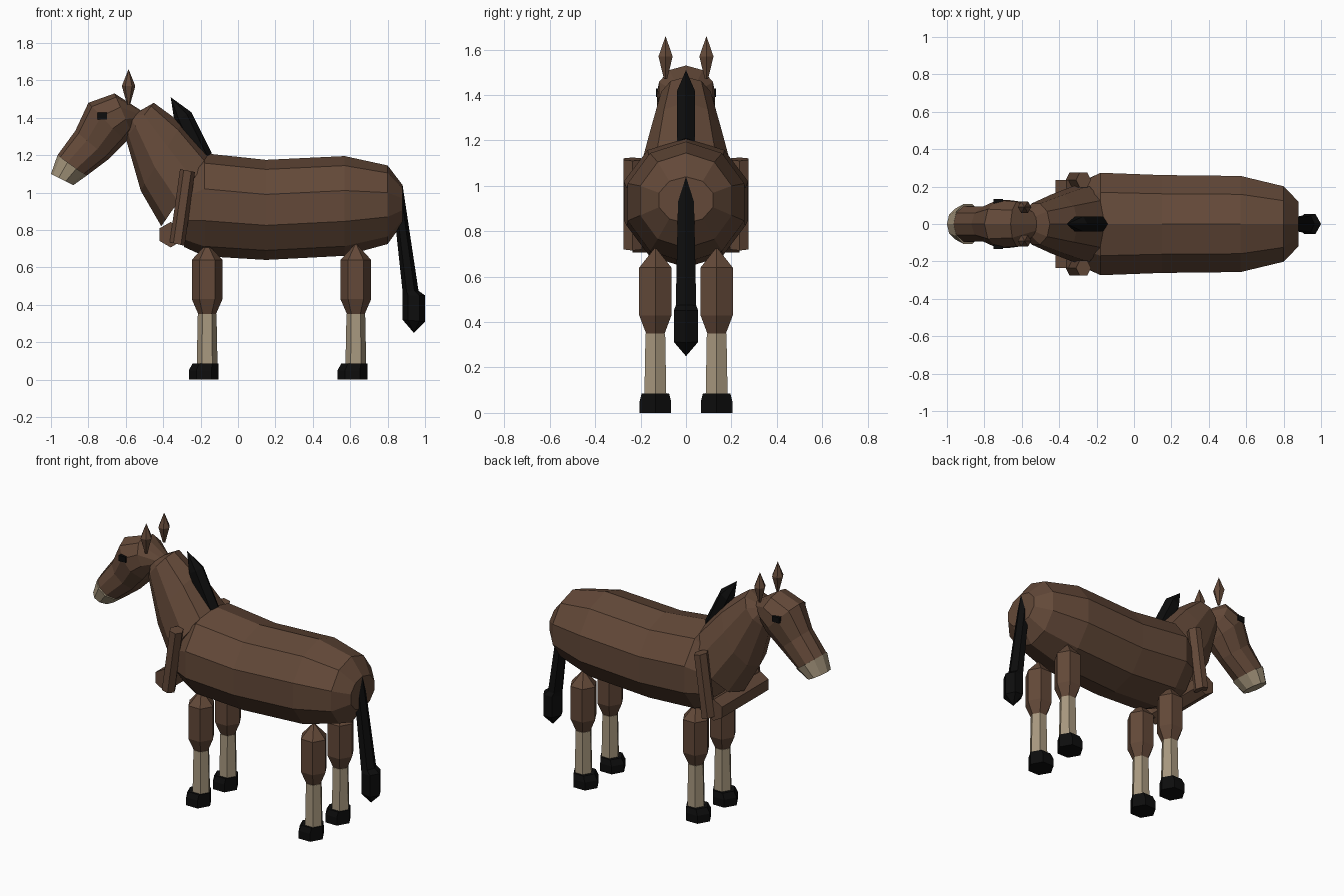
import bpy, bmesh, math
from mathutils import Matrix

if "Cube" in bpy.data.objects:
    bpy.data.objects.remove(bpy.data.objects["Cube"])


def material(name, rgb):
    m = bpy.data.materials.new(name)
    m.diffuse_color = (*rgb, 1)
    m.use_nodes = True
    m.node_tree.nodes["Principled BSDF"].inputs["Base Color"].default_value = m.diffuse_color
    return m


BROWN = material("brown coat", (0.125, 0.066, 0.040))
CREAM = material("cream", (0.39, 0.315, 0.21))
BLACK = material("black hair", (0.004, 0.004, 0.004))


def finish(bm, name, mat):
    bmesh.ops.remove_doubles(bm, verts=bm.verts, dist=0.0005)
    bmesh.ops.recalc_face_normals(bm, faces=bm.faces)
    me = bpy.data.meshes.new(name)
    bm.to_mesh(me)
    bm.free()
    me.materials.append(mat)
    ob = bpy.data.objects.new(name, me)
    bpy.context.collection.objects.link(ob)
    return ob


def loft(name, mat, rings, n=10, y=0.0):
    """Skin elliptical rings; each is (x1, z1, x2, z2, half_width):
    two opposite points in the side plane and the width across."""
    bm = bmesh.new()
    loops = []
    for x1, z1, x2, z2, w in rings:
        cx, cz, ux, uz = (x1 + x2) / 2, (z1 + z2) / 2, (x1 - x2) / 2, (z1 - z2) / 2
        loop = []
        for i in range(n):
            a = 2 * math.pi * i / n
            c, s = math.cos(a), math.sin(a)
            loop.append(bm.verts.new((cx + ux * c, y + w * s, cz + uz * c)))
        loops.append(loop)
    for a, b in zip(loops, loops[1:]):
        for i in range(n):
            j = (i + 1) % n
            bm.faces.new((a[i], a[j], b[j], b[i]))
    bm.faces.new(loops[0])
    bm.faces.new(loops[-1])
    return finish(bm, name, mat)


def column(name, mat, x, y, levels, n=6):
    """Upright lofted part from (z, radius, x shift) levels."""
    return loft(name, mat, [(x + d - r, z, x + d + r, z, r) for z, r, d in levels], n, y)


# Torso
loft("torso", BROWN, [
    (-0.27, 1.12, -0.29, 0.71, 0.235),
    (-0.18, 1.21, -0.18, 0.66, 0.288),
    (0.15, 1.175, 0.15, 0.64, 0.275),
    (0.57, 1.195, 0.57, 0.662, 0.27),
    (0.80, 1.145, 0.80, 0.725, 0.212),
    (0.88, 1.04, 0.88, 0.835, 0.125)])

# Neck
loft("neck", BROWN, [
    (-0.52, 1.44, -0.60, 1.37, 0.07),
    (-0.45, 1.48, -0.60, 1.29, 0.115),
    (-0.30, 1.37, -0.52, 1.01, 0.165),
    (-0.15, 1.20, -0.41, 0.82, 0.215)])

# Head and muzzle
loft("head", BROWN, [
    (-0.965, 1.20, -0.81, 1.09, 0.10),
    (-0.87, 1.33, -0.69, 1.18, 0.098),
    (-0.80, 1.48, -0.60, 1.27, 0.135),
    (-0.66, 1.53, -0.57, 1.32, 0.125),
    (-0.52, 1.44, -0.55, 1.38, 0.06)])
loft("muzzle", CREAM, [
    (-0.965, 1.20, -0.81, 1.09, 0.112),
    (-1.00, 1.10, -0.88, 1.04, 0.085)])

# Mane
loft("mane", BLACK, [
    (-0.36, 1.51, -0.36, 1.51, 0),
    (-0.25, 1.43, -0.34, 1.38, 0.046),
    (-0.14, 1.21, -0.24, 1.15, 0.046)], n=6)

# Tail
loft("tail", BLACK, [
    (0.88, 1.04, 0.82, 1.03, 0.038),
    (0.965, 0.475, 0.88, 0.47, 0.052),
    (1.00, 0.45, 0.88, 0.45, 0.062),
    (1.00, 0.31, 0.88, 0.32, 0.062),
    (0.94, 0.25, 0.94, 0.25, 0)], n=6)

# Chest strap bar running across the front
bm = bmesh.new()
bmesh.ops.create_cone(
    bm, cap_ends=True, segments=6, radius1=0.068, radius2=0.068, depth=0.47,
    matrix=Matrix.Translation((-0.36, 0, 0.775)) @ Matrix.Rotation(math.pi / 2, 4, 'X'))
finish(bm, "chest_bar", BROWN)

for side, s in (("right", -1), ("left", 1)):
    # Shoulder bars
    loft(side + "_shoulder_bar", BROWN, [
        (-0.31, 1.125, -0.23, 1.11, 0.047),
        (-0.365, 0.735, -0.285, 0.715, 0.047)], 6, s * 0.235)
    # Ears
    column(side + "_ear", BROWN, -0.585, s * 0.09,
           [(1.47, 0.008, 0), (1.57, 0.036, 0), (1.66, 0, 0)])
    # Eyes
    bm = bmesh.new()
    bmesh.ops.create_cube(
        bm, size=1, matrix=Matrix.Translation((-0.725, s * 0.118, 1.41))
        @ Matrix.Diagonal((0.05, 0.03, 0.036, 1)))
    finish(bm, side + "_eye", BLACK)
    # Legs
    for end, x in (("front", -0.165), ("hind", 0.63)):
        tag = f"{side}_{end}"
        y = s * 0.135
        column(tag + "_thigh", BROWN, x, y,
               [(0.73, 0, 0), (0.64, 0.082, 0), (0.43, 0.082, 0), (0.345, 0.045, 0)])
        column(tag + "_shin", CREAM, x, y, [(0.35, 0.05, 0), (0.06, 0.056, 0)])
        column(tag + "_hoof", BLACK, x, y,
               [(0.085, 0.07, -0.008), (0.05, 0.08, -0.018), (0, 0.08, -0.018)])
